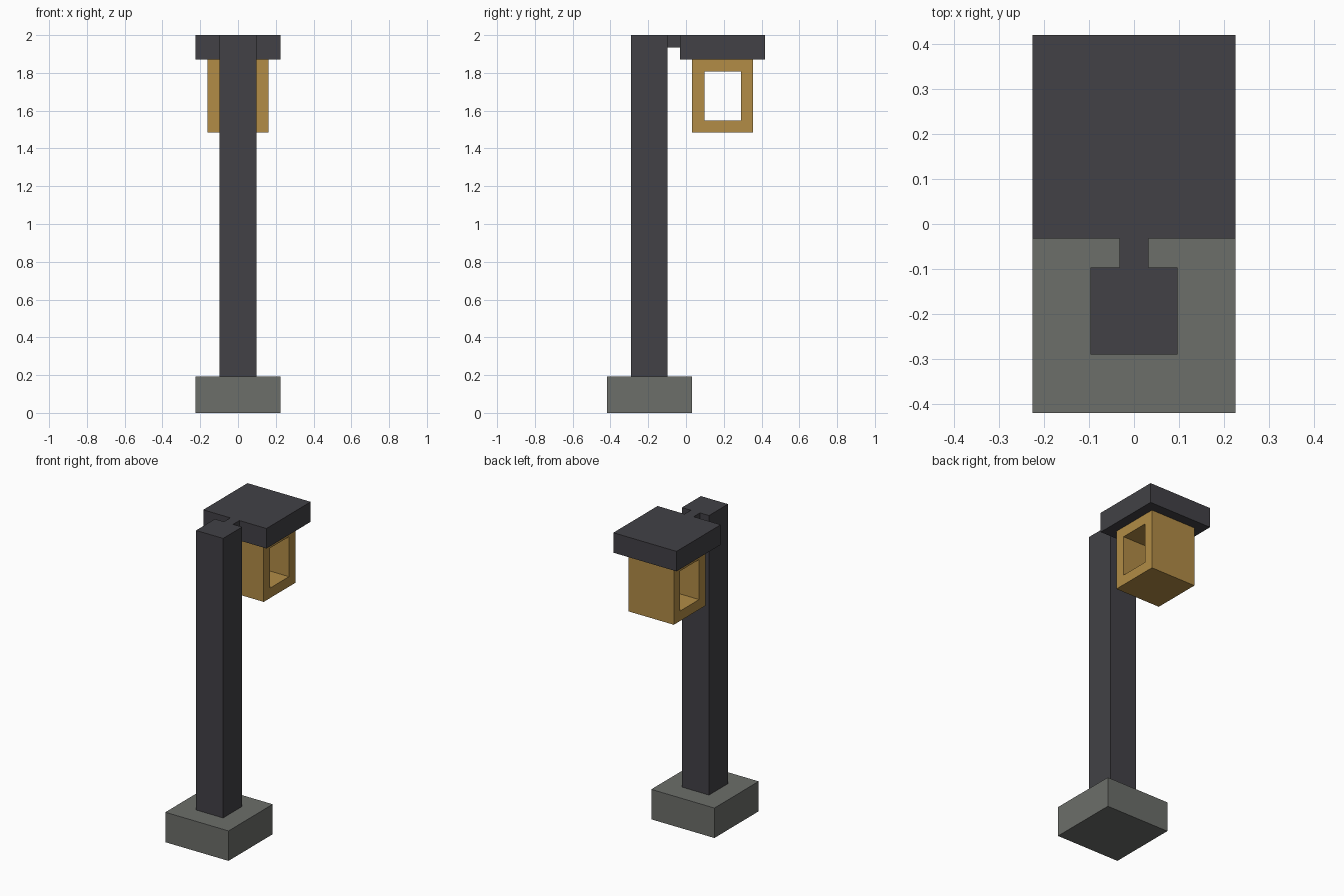
import bpy
import bmesh

cube = bpy.data.objects.get("Cube")
if cube:
    bpy.data.objects.remove(cube, do_unlink=True)

U = 2 / 31          # block unit: the post is 31 units tall
Y0 = -6.5           # front edge of the whole model, in units


def material(name, rgb):
    mat = bpy.data.materials.new(name)
    mat.use_nodes = True
    mat.diffuse_color = (*rgb, 1)
    mat.node_tree.nodes["Principled BSDF"].inputs["Base Color"].default_value = (*rgb, 1)
    return mat


def finish(name, bm, mat):
    bmesh.ops.recalc_face_normals(bm, faces=bm.faces)
    mesh = bpy.data.meshes.new(name)
    bm.to_mesh(mesh)
    bm.free()
    mesh.materials.append(mat)
    obj = bpy.data.objects.new(name, mesh)
    bpy.context.collection.objects.link(obj)
    return obj


def block(name, width, y, z, mat):
    """Box centred on x; y and z are (start, end) in units, y from the front edge."""
    bm = bmesh.new()
    bmesh.ops.create_cube(bm, size=1)
    for v in bm.verts:
        v.co = (v.co.x * width * U,
                (Y0 + y[0] + (v.co.y + 0.5) * (y[1] - y[0])) * U,
                (z[0] + (v.co.z + 0.5) * (z[1] - z[0])) * U)
    return finish(name, bm, mat)


def frame(name, width, y, z, wall, mat):
    """Box with a rectangular opening running right through it along x."""
    bm = bmesh.new()

    def loop(x, inset):
        a, b = y[0] + inset, y[1] - inset
        c, d = z[0] + inset, z[1] - inset
        return [bm.verts.new((x * U, (Y0 + p) * U, q * U))
                for p, q in ((a, c), (b, c), (b, d), (a, d))]

    h = width / 2
    loops = [loop(-h, 0), loop(h, 0), loop(h, wall), loop(-h, wall)]
    # Outer walls, right rim, inner walls, left rim
    for k in range(4):
        p, q = loops[k], loops[(k + 1) % 4]
        for i in range(4):
            j = (i + 1) % 4
            bm.faces.new((p[i], p[j], q[j], q[i]))
    return finish(name, bm, mat)


stone = material("grey stone", (0.150, 0.156, 0.144))
iron = material("dark iron", (0.054, 0.053, 0.061))
amber = material("amber lantern", (0.445, 0.262, 0.061))

# Footing and post
block("base", 7, (0, 7), (0, 3), stone)
block("post", 3, (2, 5), (3, 31), iron)

# Arm carrying the lantern cap
block("arm", 1, (5, 6), (30, 31), iron)
block("lantern_cap", 7, (6, 13), (29, 31), iron)

# Lantern, open from side to side
frame("lantern", 5, (7, 12), (23, 29), 1, amber)
